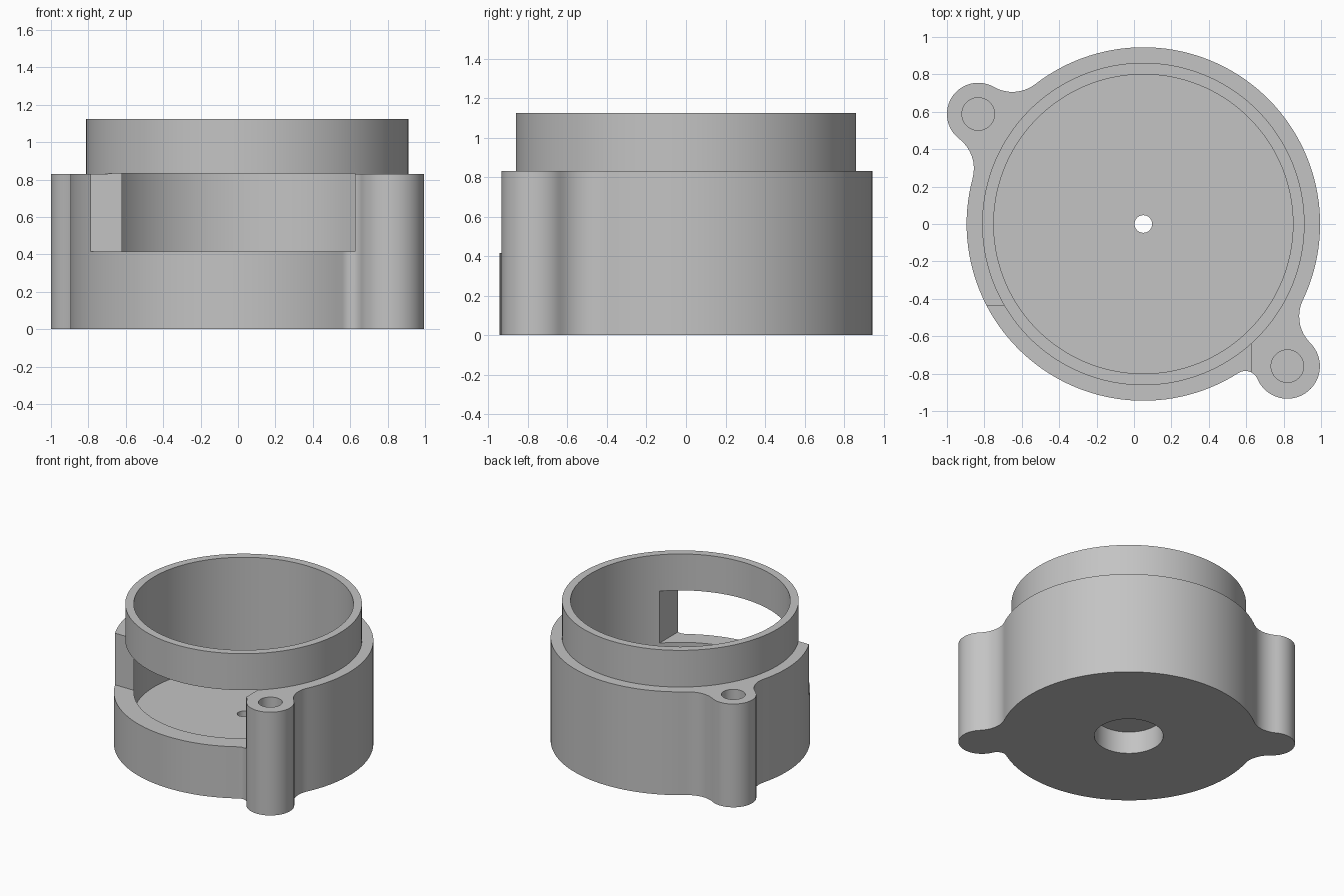
import bpy, bmesh
from math import sin, cos, atan2, acos, hypot, pi, radians

cube = bpy.data.objects.get("Cube")
if cube:
    bpy.data.objects.remove(cube, do_unlink=True)

CX = 0.05                                   # axis of the round housing
R_BODY, R_COLLAR, R_BORE = 0.945, 0.862, 0.80
Z_FLOOR, Z_SILL, Z_BODY, Z_TOP = 0.24, 0.415, 0.83, 1.125

grey = bpy.data.materials.new("plain grey")
grey.use_nodes = True
colour = (0.55, 0.55, 0.55, 1)
grey.diffuse_color = colour
grey.node_tree.nodes["Principled BSDF"].inputs["Base Color"].default_value = colour


def prism(name, outline, z0, z1):
    """Extrude a closed counter-clockwise outline from z0 to z1."""
    bm = bmesh.new()
    low = [bm.verts.new((x, y, z0)) for x, y in outline]
    high = [bm.verts.new((x, y, z1)) for x, y in outline]
    bm.faces.new(low[::-1])
    bm.faces.new(high)
    for i in range(len(low)):
        j = (i + 1) % len(low)
        bm.faces.new((low[i], low[j], high[j], high[i]))
    mesh = bpy.data.meshes.new(name)
    bm.to_mesh(mesh)
    bm.free()
    mesh.materials.append(grey)
    obj = bpy.data.objects.new(name, mesh)
    bpy.context.collection.objects.link(obj)
    return obj


def arc(x, y, r, a0, a1, step=radians(2.5)):
    n = max(3, round(abs(a1 - a0) / step))
    return [(x + r * cos(a0 + (a1 - a0) * i / n),
             y + r * sin(a0 + (a1 - a0) * i / n)) for i in range(n + 1)]


def cylinder(name, x, y, r, z0, z1):
    return prism(name, arc(x, y, r, 0, 2 * pi)[:-1], z0, z1)


def combine(target, tool, operation):
    tool.hide_render = True
    mod = target.modifiers.new(tool.name, 'BOOLEAN')
    mod.operation, mod.solver, mod.object = operation, 'EXACT', tool
    bpy.context.view_layer.objects.active = target
    bpy.ops.object.modifier_apply(modifier=mod.name)
    bpy.data.objects.remove(tool, do_unlink=True)


# Screw lugs: centre, radius, fillet before and after (counter-clockwise)
lugs = [(0.82, -0.76, 0.174, 0.07, 0.20), (-0.833, 0.588, 0.167, 0.20, 0.20)]


def fillet_centre(x, y, r, f, side):
    """Centre of the arc tangent to both the housing and a lug."""
    d, a = hypot(x - CX, y), atan2(y, x - CX)
    s = R_BODY + f
    a += side * acos((s * s + d * d - (r + f) ** 2) / (2 * s * d))
    return CX + s * cos(a), s * sin(a), a


# Housing outline: lug arcs blended into the round wall
outline = []
for i, (x, y, r, f0, f1) in enumerate(lugs):
    px, py, pa = fillet_centre(x, y, r, f0, -1)
    qx, qy, qa = fillet_centre(x, y, r, f1, 1)
    p_lug, q_lug = atan2(py - y, px - x), atan2(qy - y, qx - x)
    p_end = p_lug + pi
    p_start = pa + pi
    while p_end > p_start:
        p_end -= 2 * pi
    while q_lug < p_lug:
        q_lug += 2 * pi
    q_start, q_end = q_lug + pi, qa + pi
    while q_start < q_end:
        q_start += 2 * pi
    while q_start > q_end + 2 * pi:
        q_start -= 2 * pi
    outline += arc(px, py, f0, p_start, p_end, radians(8))
    outline += arc(x, y, r, p_lug, q_lug, radians(6))[1:]
    outline += arc(qx, qy, f1, q_start, q_end, radians(8))[1:]
    nx, ny, nr, nf, _ = lugs[1 - i]
    na = fillet_centre(nx, ny, nr, nf, -1)[2]
    while na < qa:
        na += 2 * pi
    outline += arc(CX, 0, R_BODY, qa, na)[1:-1]

housing = prism("housing", outline, 0, Z_BODY)

# Collar rising above the housing
combine(housing, cylinder("collar", CX, 0, R_COLLAR, 0.6, Z_TOP), 'UNION')

# Main bore, bottom recess and small centre hole
combine(housing, cylinder("bore", CX, 0, R_BORE, Z_FLOOR, 1.3), 'DIFFERENCE')
combine(housing, cylinder("recess", CX, 0, 0.253, -0.1, 0.18), 'DIFFERENCE')
combine(housing, cylinder("centre_hole", CX, 0, 0.047, 0.1, 0.4), 'DIFFERENCE')

# Front window through the wall, below the collar
window = [(-1.2, -1.2), (0.625, -1.2), (0.625, -0.435), (-1.2, -0.435)]
combine(housing, prism("window", window, Z_SILL, Z_BODY + 0.002), 'DIFFERENCE')

# Blind screw holes in the lugs
for x, y, *_ in lugs:
    combine(housing, cylinder("screw_hole", x, y, 0.087, 0.3, 1.0), 'DIFFERENCE')

bpy.ops.object.select_all(action='DESELECT')
housing.select_set(True)
bpy.context.view_layer.objects.active = housing
bpy.ops.object.shade_smooth_by_angle(angle=radians(30))
